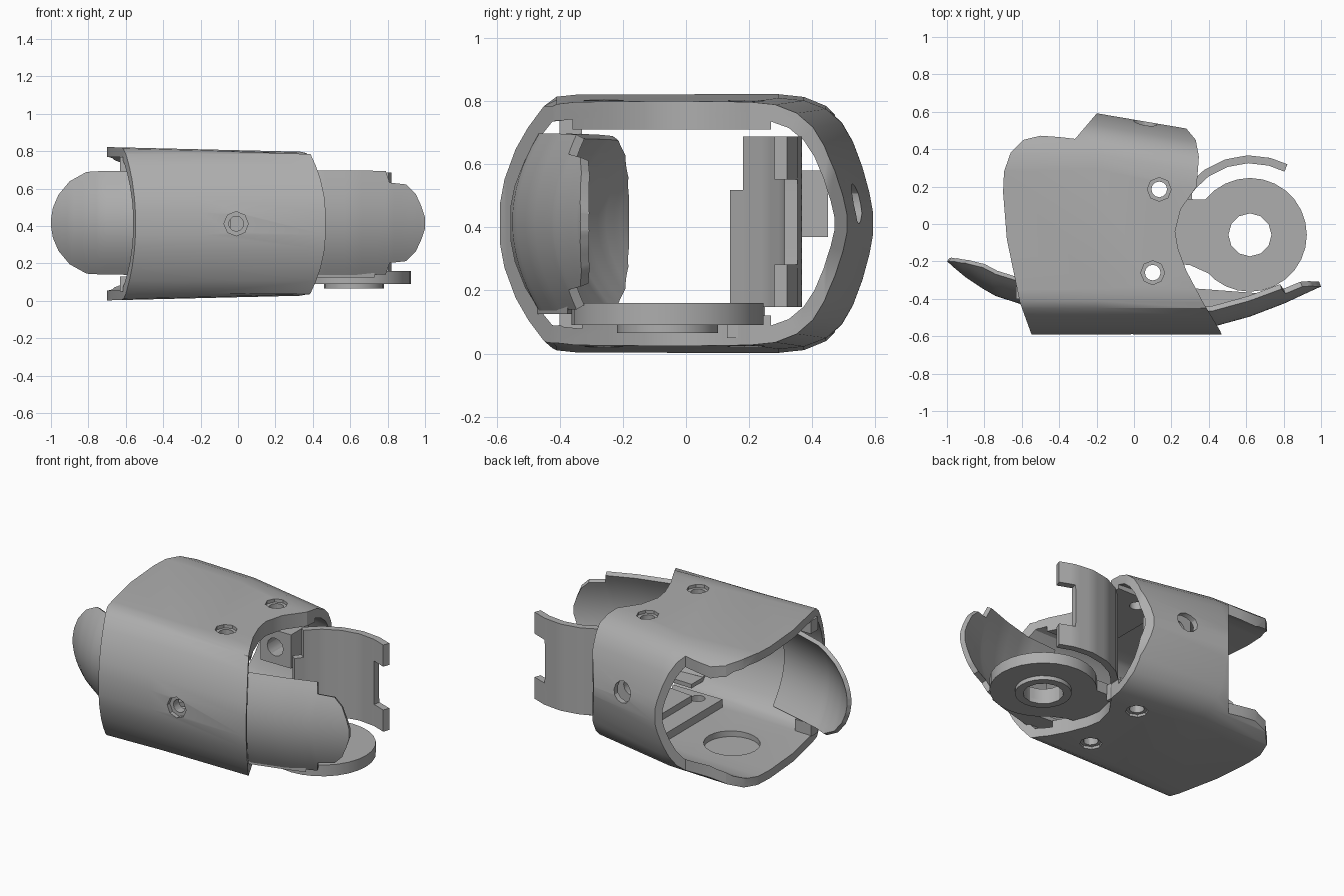
import bpy, bmesh, math
from mathutils import Matrix, Vector

if "Cube" in bpy.data.objects:
    bpy.data.objects.remove(bpy.data.objects["Cube"])

grey = bpy.data.materials.new("plain grey")
grey.use_nodes = True
tone = (0.42, 0.42, 0.42, 1)
grey.diffuse_color = tone
grey.node_tree.nodes["Principled BSDF"].inputs["Base Color"].default_value = tone
MID = 0.412


def make(name, bm):
    bmesh.ops.recalc_face_normals(bm, faces=bm.faces)
    me = bpy.data.meshes.new(name)
    bm.to_mesh(me)
    bm.free()
    ob = bpy.data.objects.new(name, me)
    bpy.context.collection.objects.link(ob)
    me.materials.append(grey)
    return ob


def loft(name, rings):
    """Closed solid through rings with equal point counts."""
    bm = bmesh.new()
    vs = [[bm.verts.new(p) for p in r] for r in rings]
    n = len(vs[0])
    for a, b in zip(vs, vs[1:]):
        for i in range(n):
            bm.faces.new((a[i], a[(i + 1) % n], b[(i + 1) % n], b[i]))
    bm.faces.new(vs[0])
    bm.faces.new(vs[-1])
    return make(name, bm)


def prism(name, pts, z0, z1):
    return loft(name, [[(x, y, z) for x, y in pts] for z in (z0, z1)])


def block(name, x0, x1, y0, y1, z0, z1):
    return prism(name, [(x0, y0), (x1, y0), (x1, y1), (x0, y1)], z0, z1)


def cylinder(name, centre, radius, depth, axis="Z", sides=24):
    turn = {"Z": Matrix(), "Y": Matrix.Rotation(math.pi / 2, 4, "X")}[axis]
    bm = bmesh.new()
    bmesh.ops.create_cone(bm, cap_ends=True, segments=sides, radius1=radius, radius2=radius,
                          depth=depth, matrix=Matrix.Translation(Vector(centre)) @ turn)
    return make(name, bm)


def boolean(ob, tool, op="DIFFERENCE"):
    m = ob.modifiers.new("cut", "BOOLEAN")
    m.operation, m.object, m.solver = op, tool, "EXACT"
    bake(ob)
    bpy.data.objects.remove(tool)


def bake(ob):
    dg = bpy.context.evaluated_depsgraph_get()
    me = bpy.data.meshes.new_from_object(ob.evaluated_get(dg))
    ob.modifiers.clear()
    ob.data = me


# Shell cross-section at x: bowed front, flat plates, rounded back that tapers past the panel edge
def section(x, wall=0.0, plate=0.0):
    back = 0.56 - 0.17 * max(x, -0.2)
    half = 0.393 - 0.024 * x
    front = [(-0.59, 0.06), (-0.575, 0.14), (-0.54, 0.235), (-0.5, 0.305), (-0.45, 0.372), (-0.41, half - 0.006)]
    rear = [(0.3, 0), (0.22, 0.008), (0.15, 0.035), (0.1, 0.08), (0.065, 0.14),
            (0.035, 0.22), (0.013, 0.3), (0.002, 0.36)]
    prof = front + [(-0.35, half)] + [(back - a, half - b) for a, b in rear]
    mid = (back - 0.59) / 2
    squeeze = 1 - wall / ((back + 0.59) / 2)
    prof = [(mid + (y - mid) * squeeze, h * (1 - plate / half)) for y, h in prof]
    return [(x, y, MID + h) for y, h in prof] + [(x, y, MID - h) for y, h in reversed(prof)]


def outline():
    # Plan outline: angled front ends, joint notch, back panel, rounded left corner
    return prism("outline", [
        (-0.53, -0.64), (0.49, -0.64), (0.46, -0.57), (0.37, -0.42), (0.28, -0.25), (0.235, -0.13),
        (0.22, -0.04), (0.25, 0.08), (0.335, 0.2), (0.347, 0.36), (0.33, 0.45), (0.28, 0.51),
        (0.25, 0.7), (-0.18, 0.7), (-0.2, 0.59), (-0.315, 0.455), (-0.4, 0.465), (-0.5, 0.472),
        (-0.59, 0.45), (-0.66, 0.38), (-0.695, 0.28), (-0.7, 0.17), (-0.68, -0.08),
        (-0.61, -0.42)], -0.2, 1.1)


shell = loft("outer_shell", [section(x) for x in (-0.8, -0.2, 0.6)])
boolean(shell, loft("hollow", [section(x, 0.035, 0.052) for x in (-0.9, -0.2, 0.7)]))
boolean(shell, outline(), "INTERSECT")

# Thickened plate edges around the joint notch
top_pad = block("top_pad", -0.02, 0.35, -0.36, 0.27, 0.71, 0.765)
bottom_pad = block("bottom_pad", -0.02, 0.35, -0.33, 0.27, 0.055, 0.12)
# Flared lining inside the open end of the back panel
lining = loft("back_lining", [section(x, 0.025, 0.045) for x in (0.12, 0.4)])
boolean(lining, loft("flare", [section(x, w, p) for x, w, p in
                               ((0.1, 0.17, 0.11), (0.3, 0.045, 0.055), (0.45, 0.03, 0.05))]))
boolean(lining, block("back_half", 0, 0.6, 0.28, 0.8, -0.2, 1.1), "INTERSECT")
for part in (top_pad, bottom_pad, lining):
    boolean(part, outline(), "INTERSECT")

# Screw holes with wider sunk heads
for x, y in ((0.135, 0.185), (0.1, -0.26)):
    for part in (shell, top_pad, bottom_pad):
        boolean(part, cylinder("bore", (x, y, MID), 0.042, 1.2, sides=12))
    for z in (0.0, 0.82):
        boolean(shell, cylinder("head", (x, y, z), 0.064, 0.075, sides=8))
boolean(shell, cylinder("front_bore", (-0.01, -0.56, MID), 0.04, 0.2, "Y", 12))
boolean(shell, cylinder("front_head", (-0.01, -0.6, MID), 0.065, 0.07, "Y", 8))
boolean(shell, cylinder("back_bore", (0.06, 0.55, 0.475), 0.064, 0.3, "Y", 12))

# Round socket in the inside of the bottom plate
boolean(shell, cylinder("socket", (-0.33, 0.02, 0.06), 0.16, 0.06))

# Nut seats behind the front and back screws
front_collar = cylinder("front_collar", (-0.01, -0.535, MID), 0.1, 0.05, "Y", 12)
boolean(front_collar, cylinder("bore", (-0.01, -0.535, MID), 0.04, 0.2, "Y", 12))
nut_block = block("nut_block", -0.04, 0.17, 0.28, 0.45, 0.37, 0.58)
boolean(nut_block, cylinder("bore", (0.06, 0.4, 0.475), 0.055, 0.6, "Y", 12))

# Joint disc with neck, lower boss and axle hole
JX, JY = 0.62, -0.058
disc = cylinder("joint_disc", (JX, JY, 0.125), 0.304, 0.07, sides=28)
neck = prism("neck", [(0.1, -0.2), (0.3, -0.22), (0.4, -0.265), (0.6, -0.28), (0.6, 0.15),
                      (0.38, 0.13), (0.1, 0.14)], 0.09, 0.16)
boolean(disc, neck, "UNION")
boss = cylinder("joint_boss", (JX, JY, 0.08), 0.16, 0.03)
for part in (disc, boss):
    boolean(part, cylinder("axle_bore", (JX, JY, 0.1), 0.115, 0.4, sides=12))


# Curved guard plates: path of (x, y, half height), bowed away from the middle
def guard(name, path, bow, thick, keep=lambda x, z: True, rows=16, steps=4):
    bm = bmesh.new()
    cols = []
    for a, b in zip(path, path[1:]):
        cols += [[p + (q - p) * i / steps for p, q in zip(a, b)] for i in range(steps)]
    cols.append(path[-1])
    grid = []
    for x, y, half in cols:
        ts = [2 * i / rows - 1 for i in range(rows + 1)]
        grid.append([bm.verts.new((x, y + bow * (t * half / 0.28) ** 2, MID + 0.005 + t * half)) for t in ts])
    for a, b in zip(grid, grid[1:]):
        for i in range(rows):
            f = bm.faces.new((a[i], b[i], b[i + 1], a[i + 1]))
            c = f.calc_center_median()
            if not keep(c.x, c.z - MID):
                bm.faces.remove(f)
    bmesh.ops.delete(bm, geom=[v for v in bm.verts if not v.link_faces], context="VERTS")
    ob = make(name, bm)
    # Grow the thickness toward +y
    if sum(p.normal.y for p in ob.data.polygons) > 0:
        ob.data.flip_normals()
    m = ob.modifiers.new("wall", "SOLIDIFY")
    m.thickness, m.offset = thick, -1
    bake(ob)
    return ob


guards = [
    guard("front_left_guard", [(0.2, -0.565, 0.28), (0.42, -0.55, 0.28), (0.62, -0.495, 0.28),
                               (0.79, -0.43, 0.277), (0.81, -0.422, 0.215), (0.9, -0.38, 0.205),
                               (0.95, -0.357, 0.155), (0.98, -0.343, 0.09), (1.0, -0.335, 0.03)], 0.085, 0.03),
    guard("front_right_guard", [(-0.35, -0.5, 0.28), (-0.6, -0.43, 0.278), (-0.74, -0.385, 0.276),
                                (-0.81, -0.345, 0.272), (-0.9, -0.285, 0.222), (-0.96, -0.235, 0.15),
                                (-0.99, -0.208, 0.08), (-1.0, -0.2, 0.02)], 0.12, 0.025),
    # Back guard hugs the joint disc, with a notched end and a lower root
    guard("back_guard", [(x, y, 0.27) for x, y in (
        (0.29, 0.14), (0.335, 0.195), (0.4, 0.255), (0.5, 0.305), (0.61, 0.325), (0.72, 0.312), (0.805, 0.28))],
        0.0, 0.042, lambda x, z: z < 0.12 if x < 0.325 else (x < 0.72 or abs(z) > 0.125)),
]

# Brackets joining the guards to the plates
brackets = [block("back_bracket", 0.2, 0.31, 0.13, 0.25, 0.05, 0.15),
            prism("front_flange", [(0.2, -0.34), (0.33, -0.345), (0.73, -0.375), (0.62, -0.41),
                                   (0.4, -0.47), (0.2, -0.5)], 0.125, 0.15)]
for name, z0, z1 in (("lower", 0.05, 0.13), ("upper", 0.69, 0.77)):
    brackets.append(block(name + "_right_bracket", -0.63, -0.52, -0.4, -0.33, z0, z1))

# Smooth shading with sharp edges kept
bpy.ops.object.select_all(action="DESELECT")
for ob in [shell, top_pad, bottom_pad, lining, front_collar, nut_block, disc, boss] + guards + brackets:
    ob.select_set(True)
bpy.context.view_layer.objects.active = shell
bpy.ops.object.shade_smooth_by_angle(angle=math.radians(30))
